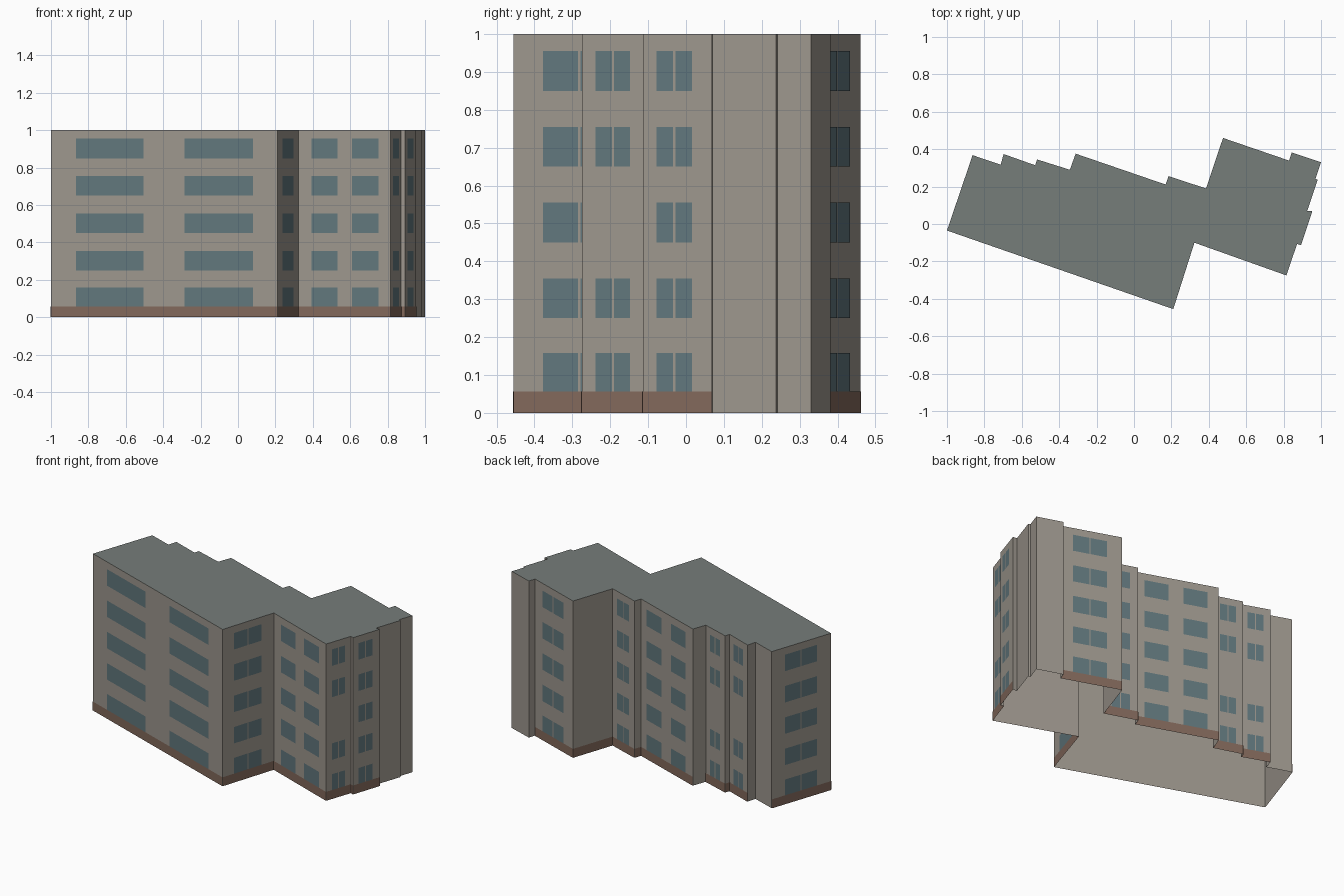
import bpy, bmesh
from mathutils import Vector

if "Cube" in bpy.data.objects:
    bpy.data.objects.remove(bpy.data.objects["Cube"])

H = 1.0          # building height
BASE = 0.057     # plinth height
OFF = 0.002      # how far panels sit off the wall
ROWS = [0.053, 0.25, 0.45, 0.65, 0.85]
ROW_H = 0.105


def material(name, rgb):
    m = bpy.data.materials.new(name)
    m.diffuse_color = (*rgb, 1)
    m.use_nodes = True
    m.node_tree.nodes["Principled BSDF"].inputs["Base Color"].default_value = m.diffuse_color
    return m


def make_object(name, bm, mat):
    me = bpy.data.meshes.new(name)
    bm.to_mesh(me)
    bm.free()
    me.materials.append(mat)
    ob = bpy.data.objects.new(name, me)
    bpy.context.collection.objects.link(ob)
    return ob


def panel(bm, a, b, t0, t1, z0, z1):
    """Upright rectangle on the wall a-b, between fractions t0 and t1."""
    d = b - a
    n = Vector((d.y, -d.x)).normalized() * OFF
    p, q = a + d * t0 + n, a + d * t1 + n
    bm.faces.new([bm.verts.new(v) for v in (
        (p.x, p.y, z0), (q.x, q.y, z0), (q.x, q.y, z1), (p.x, p.y, z1))])


wall_mat = material("plaster", (0.34, 0.31, 0.27))
roof_mat = material("roofing", (0.18, 0.205, 0.195))
base_mat = material("brick", (0.225, 0.14, 0.105))
glass_mat = material("glass", (0.12, 0.185, 0.205))

# Walls anticlockwise: start x, start y, has plinth, window spans, panes, middle row missing
PAIR = [(0.22, 0.76)]
WALLS = [
    (-1.00, -0.035, 1, [(0.112, 0.409), (0.591, 0.893)], 1, 0),   # front, long block
    (0.21, -0.455, 1, PAIR, 2, 0),                                # right end of long block
    (0.323, -0.10, 1, [(0.141, 0.424), (0.586, 0.869)], 1, 0),    # front, short block
    (0.815, -0.275, 1, PAIR, 2, 1),                               # right side bays
    (0.872, -0.106, 1, [], 1, 0),
    (0.893, -0.114, 1, [(0.2, 0.72)], 2, 0),
    (0.953, 0.068, 0, [], 1, 0),
    (0.926, 0.070, 0, [], 1, 0),
    (0.982, 0.237, 0, [], 1, 0),
    (0.970, 0.242, 0, [], 1, 0),
    (1.00, 0.33, 0, [], 1, 0),                                    # back, short block
    (0.843, 0.382, 0, [], 1, 0),
    (0.829, 0.339, 1, [(0.2, 0.76)], 2, 0),
    (0.476, 0.46, 1, [], 1, 0),
    (0.385, 0.19, 1, PAIR, 2, 0),                                 # back, long block
    (0.185, 0.256, 1, [], 1, 0),
    (0.169, 0.211, 1, [(0.11, 0.395), (0.58, 0.865)], 1, 0),
    (-0.312, 0.376, 0, [], 1, 0),
    (-0.343, 0.29, 1, PAIR, 2, 1),
    (-0.518, 0.345, 1, [], 1, 0),
    (-0.528, 0.314, 1, PAIR, 2, 1),
    (-0.697, 0.374, 0, [], 1, 0),
    (-0.713, 0.317, 0, [], 1, 0),
    (-0.863, 0.368, 1, PAIR, 2, 0),                               # left end
]
pts = [Vector(w[:2]) for w in WALLS]
n = len(pts)

# Wall shell, open underneath
bm = bmesh.new()
low = [bm.verts.new((p.x, p.y, 0)) for p in pts]
top = [bm.verts.new((p.x, p.y, H)) for p in pts]
for i in range(n):
    j = (i + 1) % n
    bm.faces.new((low[i], low[j], top[j], top[i]))
make_object("walls", bm, wall_mat)

# Flat roof
bm = bmesh.new()
bm.faces.new([bm.verts.new((p.x, p.y, H)) for p in pts])
make_object("roof", bm, roof_mat)

# Plinth strips and window panes
base_bm, glass_bm = bmesh.new(), bmesh.new()
for i, (x, y, plinth, spans, panes, gap) in enumerate(WALLS):
    a, b = pts[i], pts[(i + 1) % n]
    if plinth:
        panel(base_bm, a, b, 0, 1, 0, BASE)
    bar = 0.006 / (b - a).length
    for t0, t1 in spans:
        step = (t1 - t0 + bar) / panes
        for r, z in enumerate(ROWS):
            if gap and r == 2:
                continue
            for k in range(panes):
                s = t0 + k * step
                z0 = BASE if r == 0 and panes == 1 else z
                # ground-floor panes overlap the plinth, so sit just above its face
                panel(glass_bm, a, b, s, s + step - bar, max(z0, BASE), z + ROW_H)
make_object("plinth", base_bm, base_mat)
make_object("windows", glass_bm, glass_mat)
